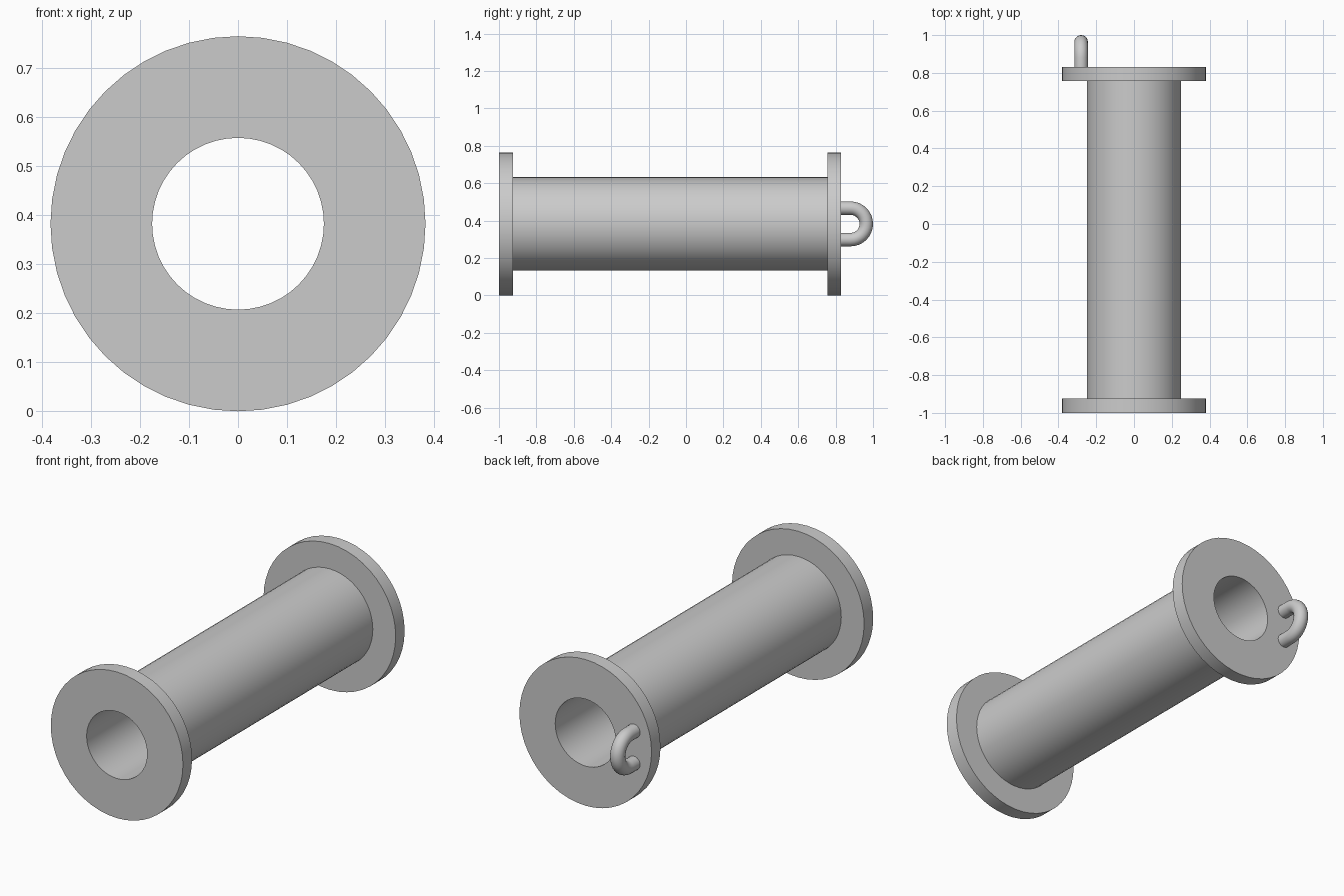
import bpy
import bmesh
import math
from mathutils import Matrix, Vector

cube = bpy.data.objects.get("Cube")
if cube:
    bpy.data.objects.remove(cube, do_unlink=True)

AXIS_Z = 0.382      # height of the spool axis
R_FLANGE, R_BARREL, R_BORE = 0.382, 0.25, 0.175
SEGMENTS = 48

grey = bpy.data.materials.new("plain_grey")
grey.use_nodes = True
colour = (0.6, 0.6, 0.6, 1)
grey.diffuse_color = colour
grey.node_tree.nodes["Principled BSDF"].inputs["Base Color"].default_value = colour


def finish(name, bm):
    """Turn a bmesh into a smooth-shaded object with sharp edges kept."""
    bmesh.ops.recalc_face_normals(bm, faces=bm.faces)
    mesh = bpy.data.meshes.new(name)
    bm.to_mesh(mesh)
    bm.free()
    mesh.materials.append(grey)
    obj = bpy.data.objects.new(name, mesh)
    bpy.context.collection.objects.link(obj)
    bpy.ops.object.select_all(action="DESELECT")
    obj.select_set(True)
    bpy.context.view_layer.objects.active = obj
    bpy.ops.object.shade_smooth_by_angle(angle=math.radians(35))
    return obj


def bridge(bm, rings, closed):
    """Skin successive rings of vertices with quads."""
    for i in range(len(rings) if closed else len(rings) - 1):
        a, b = rings[i], rings[(i + 1) % len(rings)]
        for j in range(len(a)):
            k = (j + 1) % len(a)
            bm.faces.new((a[j], a[k], b[k], b[j]))


# Hollow spool: closed (radius, y) profile turned about the y axis
profile = [(R_BORE, -1), (R_FLANGE, -1), (R_FLANGE, -0.925), (R_BARREL, -0.925),
           (R_BARREL, 0.756), (R_FLANGE, 0.756), (R_FLANGE, 0.83), (R_BORE, 0.83)]
bm = bmesh.new()
rings = []
for radius, y in profile:
    turns = [math.tau * s / SEGMENTS for s in range(SEGMENTS)]
    rings.append([bm.verts.new((radius * math.cos(t), y, AXIS_Z + radius * math.sin(t)))
                  for t in turns])
bridge(bm, rings, closed=True)
finish("flanged_spool", bm)

# U-shaped handle on the rear flange: round section swept along a half circle
WIRE, BEND, BEND_Y = 0.036, 0.084, 0.88
centre = Vector((-0.28, BEND_Y, AXIS_Z))
stations = [(math.radians(90 - 180 * i / 16), 0) for i in range(17)]
foot = 0.82 - BEND_Y
stations = [(math.pi / 2, foot)] + stations + [(-math.pi / 2, foot)]
bm = bmesh.new()
rings = []
for angle, shift in stations:
    place = (Matrix.Translation(centre + Vector((0, shift, 0)))
             @ Matrix.Rotation(angle, 4, "X"))
    ring = []
    for s in range(20):
        t = math.tau * s / 20
        section = Vector((WIRE * math.cos(t), BEND + WIRE * math.sin(t), 0))
        ring.append(bm.verts.new(place @ section))
    rings.append(ring)
bridge(bm, rings, closed=False)
bm.faces.new(rings[0])
bm.faces.new(rings[-1])
finish("rear_handle", bm)
